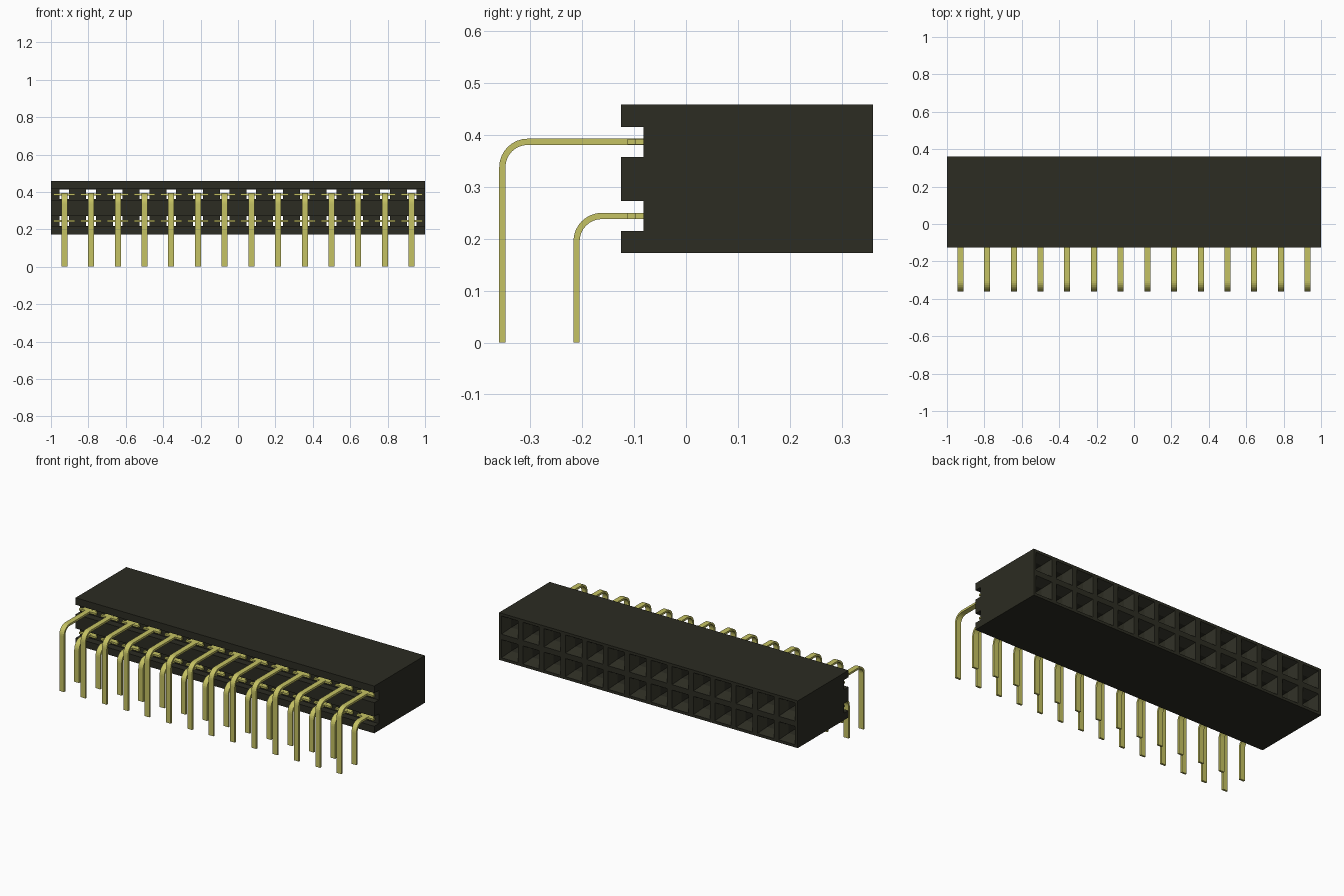
import bpy, bmesh, math

if "Cube" in bpy.data.objects:
    bpy.data.objects.remove(bpy.data.objects["Cube"], do_unlink=True)

COLUMNS = 14
PITCH = 2 / COLUMNS
MID_Z = 0.3155
ROWS = (MID_Z - PITCH / 2, MID_Z + PITCH / 2)
REAR, FACE, FLOOR = -0.125, 0.36, -0.082     # body ends and groove floor
GROOVE = 0.029                               # half height of the rear grooves
COLUMN_X = [-1 + PITCH * (i + 0.5) for i in range(COLUMNS)]


def material(name, rgb, roughness):
    m = bpy.data.materials.new(name)
    m.use_nodes = True
    m.diffuse_color = (*rgb, 1)
    shader = m.node_tree.nodes["Principled BSDF"]
    shader.inputs["Base Color"].default_value = (*rgb, 1)
    shader.inputs["Roughness"].default_value = roughness
    return m


def finish(bm, name, mat):
    bmesh.ops.remove_doubles(bm, verts=bm.verts, dist=0.0002)
    bmesh.ops.recalc_face_normals(bm, faces=bm.faces)
    mesh = bpy.data.meshes.new(name)
    bm.to_mesh(mesh)
    bm.free()
    mesh.materials.append(mat)
    return mesh


def place(mesh, name, x=0):
    obj = bpy.data.objects.new(name, mesh)
    obj.location.x = x
    bpy.context.collection.objects.link(obj)
    return obj


def face(bm, points):
    return bm.faces.new([bm.verts.new(p) for p in points])


def ring(x, z, half_x, half_z, y):
    return [(x + sx * half_x, y, z + sz * half_z)
            for sx, sz in ((-1, -1), (1, -1), (1, 1), (-1, 1))]


def loft(bm, rings):
    for a, b in zip(rings, rings[1:]):
        for i in range(4):
            j = (i + 1) % 4
            face(bm, (a[i], a[j], b[j], b[i]))


def prism(bm, outline, x0, x1):
    """Solid with a y-z outline, running along x."""
    f = face(bm, [(x0, y, z) for y, z in outline])
    ext = bmesh.ops.extrude_face_region(bm, geom=[f])["geom"]
    verts = [v for v in ext if isinstance(v, bmesh.types.BMVert)]
    bmesh.ops.translate(bm, verts=verts, vec=(x1 - x0, 0, 0))


plastic = material("black plastic", (0.025, 0.025, 0.016), 0.7)
gold = material("gold metal", (0.56, 0.54, 0.125), 0.4)

# Housing: grooved side outline, open where the socket cells sit
outline = [(FACE, MID_Z - PITCH), (REAR, MID_Z - PITCH)]
for z in ROWS:
    outline += [(REAR, z - GROOVE), (FLOOR, z - GROOVE),
                (FLOOR, z + GROOVE), (REAR, z + GROOVE)]
outline += [(REAR, MID_Z + PITCH), (FACE, MID_Z + PITCH), (FACE, MID_Z)]

bm = bmesh.new()
for x in (-1, 1):
    face(bm, [(x, y, z) for y, z in outline])
for x in COLUMN_X:
    left, right = x - PITCH / 2, x + PITCH / 2
    for (y0, z0), (y1, z1) in zip(outline, outline[1:] + outline[:1]):
        if y0 == y1 and y0 in (FLOOR, FACE):
            continue
        face(bm, ((left, y0, z0), (right, y0, z0), (right, y1, z1), (left, y1, z1)))
    # Through hole with a funnel mouth
    for z in ROWS:
        loft(bm, [ring(x, z, PITCH / 2, GROOVE, FLOOR),
                  ring(x, z, 0.026, 0.026, FLOOR),
                  ring(x, z, 0.026, 0.026, FACE - 0.05),
                  ring(x, z, 0.055, 0.055, FACE),
                  ring(x, z, PITCH / 2, PITCH / 2, FACE)])
place(finish(bm, "housing", plastic), "housing")


# Bent pins with flat side shoulders
def pin_mesh(name, front_y, row_z):
    thick, radius, end = 0.012, 0.055, -0.04
    top = row_z + thick / 2
    cy, cz = front_y + radius, top - radius

    def side(offset):
        r = radius - offset
        arc = [(cy - r * math.cos(a), cz + r * math.sin(a))
               for a in (math.pi / 2 * i / 8 for i in range(9))]
        return [(front_y + offset, 0)] + arc + [(end, top - offset)]

    bm = bmesh.new()
    prism(bm, side(0) + side(thick)[::-1], -0.016, 0.016)
    low, high = row_z - 0.0055, row_z + 0.0055
    for y0, y1, half in ((-0.113, -0.097, 0.057), (-0.097, -0.07, 0.042)):
        prism(bm, [(y0, low), (y1, low), (y1, high), (y0, high)], -half, half)
    return finish(bm, name, gold)


for row, front_y, z in (("lower", -0.217, ROWS[0]), ("upper", -0.36, ROWS[1])):
    mesh = pin_mesh(row + "_pin", front_y, z)
    for i, x in enumerate(COLUMN_X):
        place(mesh, f"{row}_pin_{i + 1}", x)
